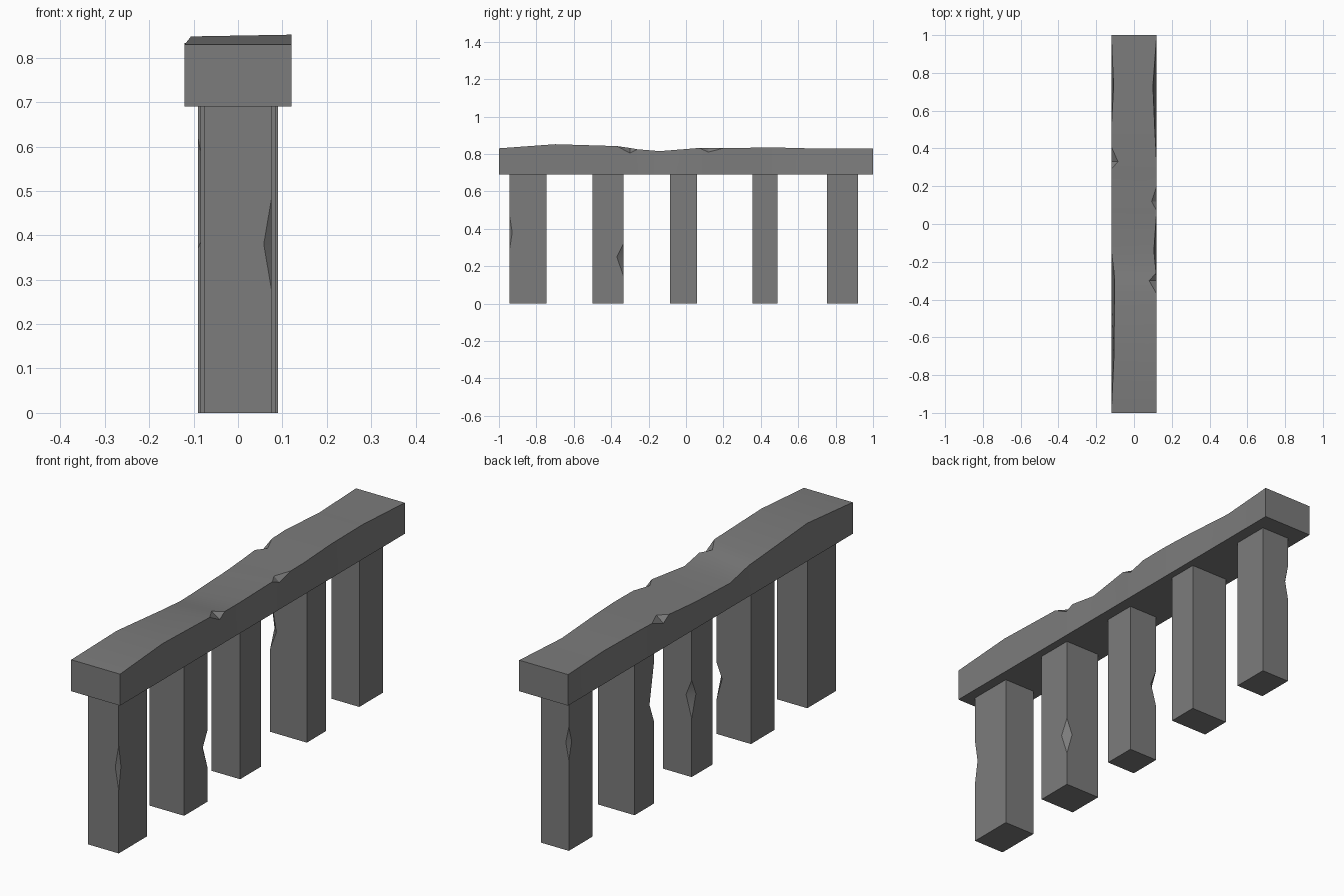
import bpy, bmesh, math

if "Cube" in bpy.data.objects:
    bpy.data.objects.remove(bpy.data.objects["Cube"])

stone = bpy.data.materials.new("grey stone")
stone.diffuse_color = (0.2, 0.2, 0.2, 1)
stone.use_nodes = True
stone.node_tree.nodes["Principled BSDF"].inputs["Base Color"].default_value = stone.diffuse_color


def loft(name, sections):
    """Skin closed sections of equal point count, cap both ends."""
    bm = bmesh.new()
    rings = [[bm.verts.new(p) for p in s] for s in sections]
    n = len(rings[0])
    for a, b in zip(rings, rings[1:]):
        for i in range(n):
            j = (i + 1) % n
            bm.faces.new((a[i], a[j], b[j], b[i]))
    bm.faces.new(rings[0])
    bm.faces.new(rings[-1])
    bmesh.ops.remove_doubles(bm, verts=bm.verts, dist=1e-5)
    bmesh.ops.recalc_face_normals(bm, faces=bm.faces)
    me = bpy.data.meshes.new(name)
    bm.to_mesh(me)
    bm.free()
    me.materials.append(stone)
    ob = bpy.data.objects.new(name, me)
    bpy.context.collection.objects.link(ob)
    bpy.ops.object.select_all(action='DESELECT')
    ob.select_set(True)
    bpy.context.view_layer.objects.active = ob
    bpy.ops.object.shade_smooth_by_angle(angle=math.radians(30))
    return ob


TOP = 0.69


# Pillars: square posts with one corner chipped
def pillar(name, y0, y1, hw, corner, zs, chip):
    def section(z, dx, dy):
        pts = []
        for sx, sy in ((1, 1), (-1, 1), (-1, -1), (1, -1)):
            x, y = sx * hw, (y1 if sy > 0 else y0)
            cx, cy = (dx, dy) if (sx, sy) == corner else (0, 0)
            pair = [(x, y - sy * cy, z), (x - sx * cx, y, z)]
            pts += pair if sx * sy > 0 else pair[::-1]
        return pts
    lo, mid, hi = zs
    loft(name, [section(0, 0, 0), section(lo, 0, 0), section(mid, *chip),
                section(hi, 0, 0), section(TOP, 0, 0)])


pillars = [
    (-0.945, -0.745, 0.075, (1, -1), (0.28, 0.38, 0.48), (0.017, 0.016)),
    (-0.50, -0.335, 0.085, (1, 1), (0.15, 0.25, 0.32), (0.028, 0.035)),
    (-0.085, 0.06, 0.07, (-1, 1), (0.26, 0.36, 0.43), (0.028, 0.03)),
    (0.355, 0.49, 0.09, (-1, -1), (0.37, 0.45, 0.62), (0.03, 0.03)),
    (0.755, 0.92, 0.068, (-1, 1), (0.40, 0.48, 0.55), (0.015, 0.02)),
]
for i, p in enumerate(pillars):
    pillar(f"pillar_{i + 1}", *p)


# Beam: worn top edges; each row is y, left x, left z, right x, right z
rows = [
    (-1.00, -0.12, 0.83, 0.12, 0.83),
    (-0.70, -0.106, 0.848, 0.12, 0.852),
    (-0.37, -0.103, 0.82, 0.12, 0.842),
    (-0.30, -0.103, 0.815, 0.12, 0.832),
    (-0.26, -0.105, 0.81, 0.117, 0.825),
    (-0.14, -0.12, 0.80, 0.105, 0.815),
    (0.07, -0.12, 0.808, 0.12, 0.832),
    (0.12, -0.12, 0.811, 0.12, 0.831),
    (0.20, -0.12, 0.817, 0.12, 0.831),
    (0.29, -0.12, 0.825, 0.12, 0.832),
    (0.33, -0.12, 0.827, 0.119, 0.833),
    (0.41, -0.12, 0.83, 0.115, 0.834),
    (0.50, -0.12, 0.833, 0.11, 0.834),
    (0.73, -0.108, 0.828, 0.10, 0.828),
    (1.00, -0.12, 0.828, 0.12, 0.828),
]
# chips: y -> side, inner x on top, lower z on side
chips = {-0.30: (1, 0.08, 0.805), 0.12: (1, 0.093, 0.81), 0.33: (-1, -0.085, 0.80)}
sections = []
for y, xl, zl, xr, zr in rows:
    side, cx, cz = chips.get(y, (0, 0, 0))
    right = [(xr, y, zr)] * 2 if side != 1 else [(xr, y, cz), (cx, y, zr)]
    left = [(xl, y, zl)] * 2 if side != -1 else [(cx, y, zl), (xl, y, cz)]
    sections.append([(-0.12, y, TOP), (0.12, y, TOP)] + right + left)
loft("top_beam", sections)
